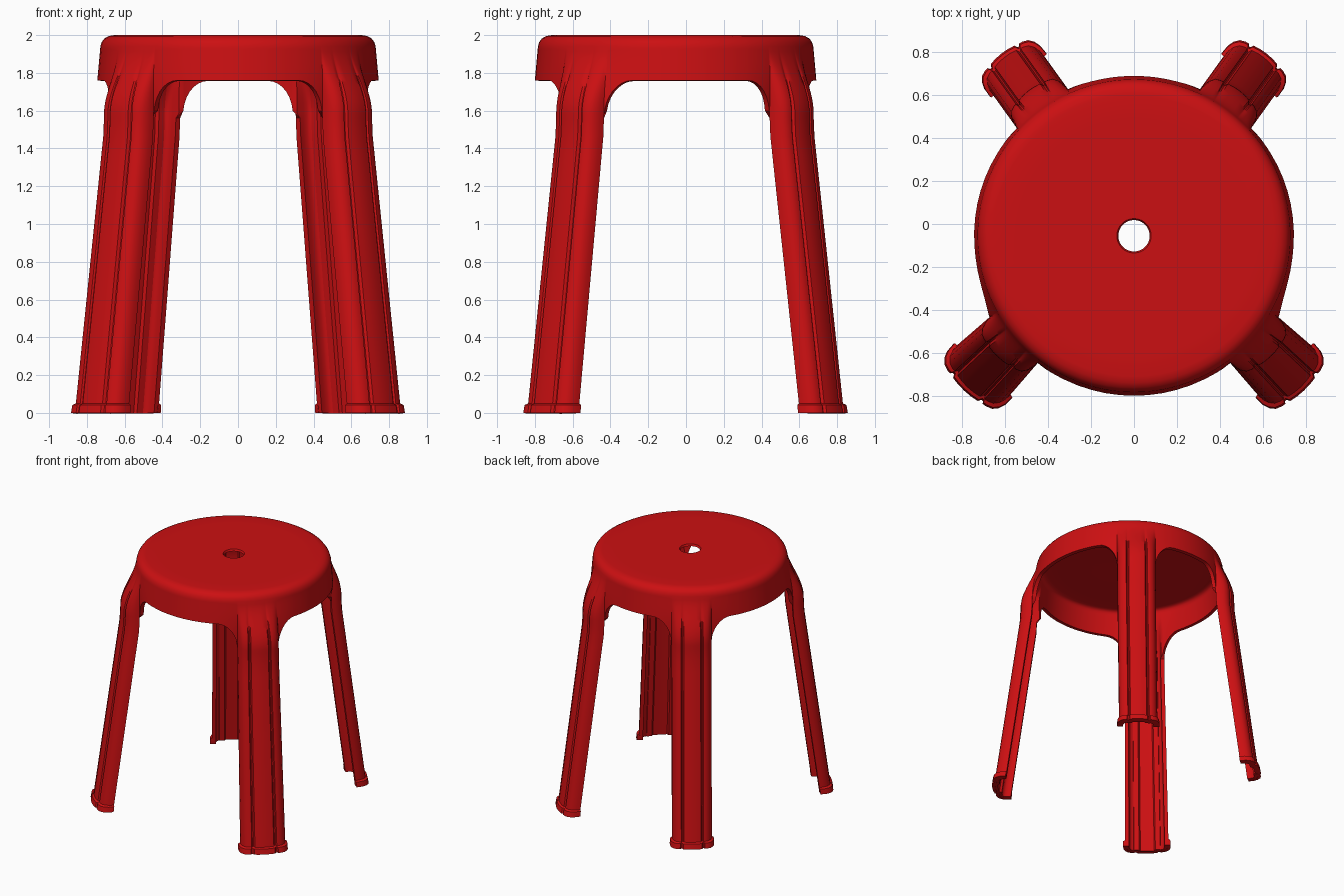
import bpy, bmesh, math
from mathutils import Vector

cube = bpy.data.objects.get("Cube")
if cube:
    bpy.data.objects.remove(cube, do_unlink=True)

CENTRE = Vector((0, -0.055))
SKIRT_TOP, SKIRT_LOW, ARCH_FOOT = 1.94, 1.76, 1.56
ARCH_R = 0.15

red = bpy.data.materials.new("red plastic")
red.use_nodes = True
red.diffuse_color = (0.6, 0.005, 0.006, 1)
red.node_tree.nodes["Principled BSDF"].inputs["Base Color"].default_value = red.diffuse_color

# Leg cross-section: (fraction of half width, outward depth), with a raised middle rib
HALF = [(1, 0), (0.99, 0.03), (0.93, 0.06), (0.82, 0.083), (0.66, 0.094), (0.56, 0.096),
        (0.52, 0.086), (0.47, 0.086), (0.42, 0.102), (0.22, 0.108)]
SECTION = [(-u, d) for u, d in HALF] + [(0, 0.11)] + [(u, d) for u, d in reversed(HALF)]


def make_leg(side, foot, top, facing, foot_w, top_w):
    out = Vector((facing[0] * side, facing[1])).normalized()
    return {"foot": Vector((foot[0] * side, foot[1])), "top": Vector((top[0] * side, top[1])),
            "out": out, "along": Vector((-out.y, out.x)), "widths": (foot_w, top_w)}


FRONT = ((0.705, -0.685), (0.56, -0.54), (0.68, -0.73), 0.17, 0.155)
BACK = ((0.54, 0.695), (0.425, 0.535), (0.615, 0.79), 0.15, 0.15)
# Anticlockwise order around the seat
legs = [make_leg(1, *FRONT), make_leg(1, *BACK), make_leg(-1, *BACK), make_leg(-1, *FRONT)]
leg_names = ["front_left", "back_left", "back_right", "front_right"]


def skirt_radius(z):
    return 0.728 + 0.09 * (1.95 - z)


def polar(angle, radius, z):
    return Vector((CENTRE.x + radius * math.cos(angle), CENTRE.y + radius * math.sin(angle), z))


def angle_radius(p):
    x, y = p.x - CENTRE.x, p.y - CENTRE.y
    return math.atan2(y, x), math.hypot(x, y)


def leg_point(leg, k, z, grow=0.0):
    """Point k of the leg section at height z, melting into the round skirt near the top."""
    t = min(z / 1.5, 1)
    u, depth = SECTION[k]
    w = leg["widths"][0] * (1 - t) + leg["widths"][1] * t + grow
    p = leg["foot"].lerp(leg["top"], t) + leg["along"] * u * w + leg["out"] * (depth + (grow if depth else 0))
    p = Vector((p.x, p.y, z))
    m = max(0, min(1, (SKIRT_TOP - z) / 0.36))
    m = m * m * (3 - 2 * m)
    return polar(angle_radius(p)[0], skirt_radius(z), z).lerp(p, m)


def gap_point(a, b, s, length, z):
    """Skirt point a fraction s of the way from leg a to leg b."""
    a0, r0 = angle_radius(leg_point(a, -1, z))
    a1, r1 = angle_radius(leg_point(b, 0, z))
    sweep = (a1 - a0) % math.tau
    base = skirt_radius(z)
    fade = [max(0, 1 - d * length / 0.33) ** 2 for d in (s, 1 - s)]
    return polar(a0 + sweep * s, base + (r0 - base) * fade[0] + (r1 - base) * fade[1], z)


def skirt_heights(low, rows=14):
    return [SKIRT_TOP + (low - SKIRT_TOP) * i / rows for i in range(rows + 1)]


def cap_points(rim):
    """Seat top from the centre hole to the rounded rim."""
    angle = angle_radius(rim)[0]
    rings = [(0.073, 1.985), (0.08, 2), (0.3, 2), (0.55, 2), (0.655, 2), (0.685, 1.995), (0.708, 1.982), (0.722, 1.963)]
    return [polar(angle, r, z) for r, z in rings]


def build(name, columns, closed, thickness):
    """Skin neighbouring columns of points, then give the shell thickness."""
    bm = bmesh.new()
    grid = [[bm.verts.new(p) for p in col] for col in columns]
    pairs = list(zip(grid, grid[1:])) + ([(grid[-1], grid[0])] if closed else [])
    for left, right in pairs:
        for r in range(min(len(left), len(right)) - 1):
            bm.faces.new((left[r], left[r + 1], right[r + 1], right[r]))
    mesh = bpy.data.meshes.new(name)
    bm.to_mesh(mesh)
    bm.free()
    mesh.materials.append(red)
    obj = bpy.data.objects.new(name, mesh)
    bpy.context.collection.objects.link(obj)
    shell = obj.modifiers.new("shell", "SOLIDIFY")
    shell.thickness = thickness
    shell.offset = -1
    bpy.ops.object.select_all(action="DESELECT")
    obj.select_set(True)
    bpy.context.view_layer.objects.active = obj
    bpy.ops.object.modifier_apply(modifier="shell")
    bpy.ops.object.shade_smooth_by_angle(angle=math.radians(38))
    return obj


# Moulded body: seat, skirt with arches, and four channel legs in one shell
columns = []
leg_rows = [ARCH_FOOT * (1 - i / 16) for i in range(1, 17)]
for i, leg in enumerate(legs):
    for k in range(len(SECTION)):
        wall = [leg_point(leg, k, z) for z in skirt_heights(ARCH_FOOT)]
        columns.append(cap_points(wall[0]) + wall + [leg_point(leg, k, z) for z in leg_rows])

    following = legs[(i + 1) % 4]
    start = angle_radius(leg_point(leg, -1, 1.7))[0]
    end = angle_radius(leg_point(following, 0, 1.7))[0]
    length = ((end - start) % math.tau) * 0.75
    # Arch corners are quarter ellipses, with a level edge between them
    corner = []
    for j in range(1, 9):
        a = math.pi / 2 * j / 8
        drop = (SKIRT_LOW - ARCH_FOOT) * (1 - math.sin(a))
        corner.append((ARCH_R * (1 - math.cos(a)) / length, SKIRT_LOW - drop))
    edge = corner[-1][0]
    level = [(edge + (1 - 2 * edge) * j / 10, SKIRT_LOW) for j in range(1, 10)]
    for s, low in corner + level + [(1 - s, low) for s, low in reversed(corner)]:
        wall = [gap_point(leg, following, s, length, z) for z in skirt_heights(low)]
        columns.append(cap_points(wall[0]) + wall)
build("stool_body", columns, True, 0.03)

# Foot lips: a low band round the outside of each leg
for name, leg in zip(leg_names, legs):
    band = [[leg_point(leg, k, z, g) for z, g in ((0.05, 0), (0.042, 0.014), (0, 0.016))]
            for k in range(len(SECTION))]
    build(name + "_foot_lip", band, False, 0.025)
